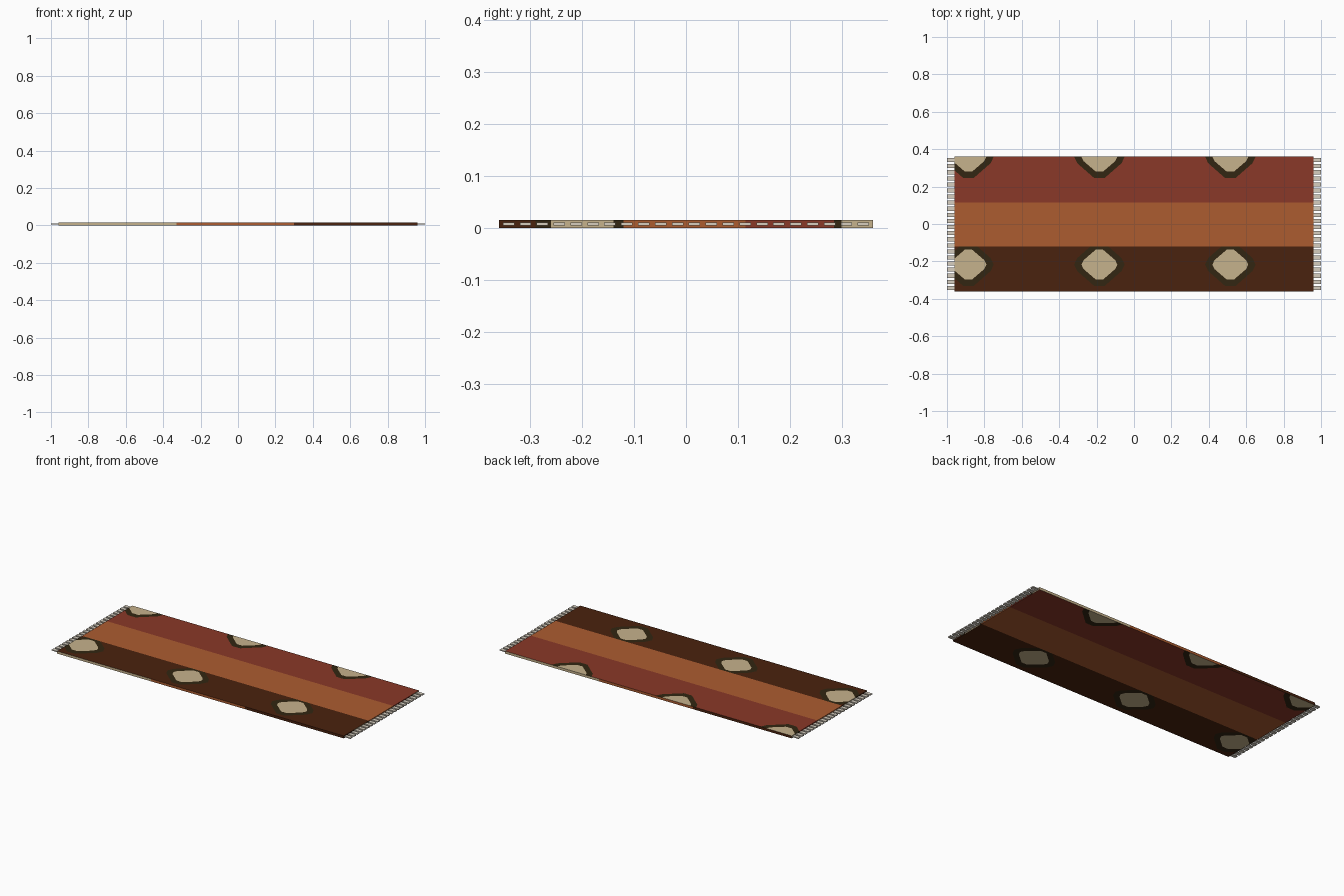
import bpy, bmesh
from mathutils import Vector

if "Cube" in bpy.data.objects:
    bpy.data.objects.remove(bpy.data.objects["Cube"])

HX, HY, T = 0.96, 0.36, 0.015           # rug half sizes and thickness
STRIPES = (-0.12, 0.115)                # y limits of the middle stripe


def material(name, rgb):
    m = bpy.data.materials.new(name)
    lin = [((c / 255 + 0.055) / 1.055) ** 2.4 for c in rgb]
    m.diffuse_color = (*lin, 1)
    m.use_nodes = True
    m.node_tree.nodes["Principled BSDF"].inputs["Base Color"].default_value = m.diffuse_color
    return m


MATS = [material("dark brown", (74, 34, 14)), material("orange", (172, 92, 48)),
        material("brick red", (138, 56, 40)), material("dark olive", (50, 38, 18)),
        material("cream", (198, 178, 140))]
BROWN, ORANGE, RED, OLIVE, CREAM = range(5)
FRINGE = material("pale fringe", (215, 207, 192))

# diamond motifs: three along each of two rows
MOTIFS = [(cx, cy) for cx in (-0.885, -0.185, 0.515) for cy in (-0.217, 0.36)]
OUTER, INNER = (0.135, 0.115), (0.096, 0.08)


def diamond(cx, cy, size):
    a, b = size
    q = [(1, 0), (0.88, 0.3), (0.2, 1)]
    pts = q + [(-x, y) for x, y in reversed(q)]
    pts += [(x, -y) for x, y in reversed(pts[1:-1])]
    return [Vector((cx + a * x, cy + b * y, 0)) for x, y in pts]


def inside(p, poly):
    return all((poly[i] - poly[i - 1]).xy.cross((p - poly[i - 1]).xy) > 0
               for i in range(len(poly)))


def cut(bm, co, no, keep):
    """Slice only the faces that pass the test."""
    faces = [f for f in bm.faces if keep(f)]
    edges = {e for f in faces for e in f.edges}
    verts = {v for f in faces for v in f.verts}
    bmesh.ops.bisect_plane(bm, geom=faces + list(edges) + list(verts),
                           dist=1e-5, plane_co=co, plane_no=no)


def box(bm, lo, hi):
    res = bmesh.ops.create_cube(bm, size=1)
    for v in res["verts"]:
        v.co = [l + (c + 0.5) * (h - l) for c, l, h in zip(v.co, lo, hi)]


def finish(bm, name, mats):
    bm.normal_update()
    me = bpy.data.meshes.new(name)
    bm.to_mesh(me)
    bm.free()
    for m in mats:
        me.materials.append(m)
    ob = bpy.data.objects.new(name, me)
    bpy.context.collection.objects.link(ob)


# rug body, cut along stripes
bm = bmesh.new()
box(bm, (-HX, -HY, 0), (HX, HY, T))
bm.normal_update()
for y in STRIPES:
    cut(bm, (0, y, 0), (0, 1, 0), lambda f: True)


def flat(f):
    return abs(f.normal.z) > 0.5


# cells around the motifs, then the motif outlines
for cx in sorted({m[0] for m in MOTIFS}):
    for s in (-0.14, 0.14):
        cut(bm, (cx + s, 0, 0), (1, 0, 0), flat)
for cx, cy in MOTIFS:
    for size in (OUTER, INNER):
        poly = diamond(cx, cy, size)
        for i in range(len(poly)):
            d = poly[i] - poly[i - 1]
            def near(f):
                c = f.calc_center_median()
                return (flat(f) and abs(c.x - cx) < 0.14 and
                        (c.y < STRIPES[0] if cy < 0 else c.y > STRIPES[1]))
            cut(bm, poly[i], (d.y, -d.x, 0), near)

# colour bands on the rims
for s in (-1, 1):
    for x in (-0.33, 0.30):
        cut(bm, (-s * x, 0, 0), (1, 0, 0), lambda f: f.normal.y * s > 0.5)
for y in (-0.29, -0.26, -0.14, 0.285, 0.3):
    cut(bm, (0, y, 0), (0, 1, 0), lambda f: abs(f.normal.x) > 0.5)

for f in bm.faces:
    c = f.calc_center_bounds() if not flat(f) else f.calc_center_median()
    m = BROWN if c.y < STRIPES[0] else ORANGE if c.y < STRIPES[1] else RED
    if flat(f):
        for cx, cy in MOTIFS:
            if inside(c.copy(), diamond(cx, cy, INNER)):
                m = CREAM
            elif inside(c.copy(), diamond(cx, cy, OUTER)):
                m = OLIVE
    elif abs(f.normal.y) > 0.5:
        x = c.x if f.normal.y < 0 else -c.x
        m = CREAM if x < -0.33 else ORANGE if x < 0.30 else BROWN
    elif -0.26 < c.y < -0.14 or c.y > 0.3:
        m = CREAM
    elif -0.29 < c.y < STRIPES[0] or c.y > 0.285:
        m = OLIVE
    f.material_index = m
finish(bm, "rug", MATS)

# tassels along both short ends
for name, s in (("left_fringe", -1), ("right_fringe", 1)):
    bm = bmesh.new()
    for i in range(22):
        y = -0.342 + 0.684 * i / 21
        x = sorted((s * 0.95, s * 1.0))
        box(bm, (x[0], y - 0.011, 0.0045), (x[1], y + 0.011, 0.0105))
    finish(bm, name, [FRINGE])
